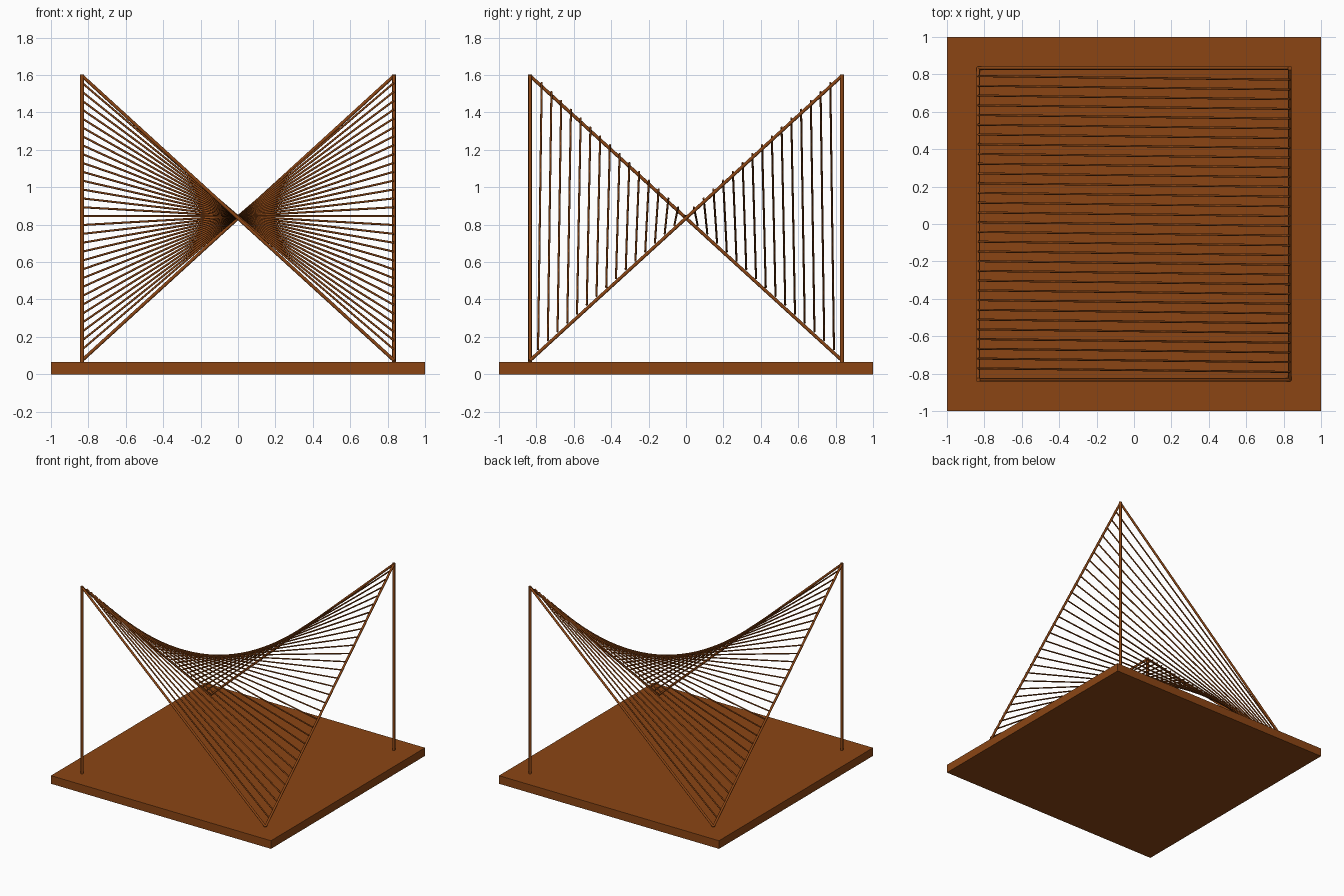
import bpy
import bmesh
from mathutils import Vector

if "Cube" in bpy.data.objects:
    bpy.data.objects.remove(bpy.data.objects["Cube"])

H = 5 / 6            # half span of the saddle
BASE = 1 / 15        # base thickness
LOW, HIGH = BASE + 0.008, 1.595
POST_R, RAIL_R, ROD_R = 0.011, 0.009, 0.0055
ROD_STEPS = 32

wood = bpy.data.materials.new("brown_wood")
wood.diffuse_color = (0.258, 0.06, 0.007, 1)
wood.use_nodes = True
wood.node_tree.nodes["Principled BSDF"].inputs["Base Color"].default_value = wood.diffuse_color


def finish(bm, name):
    mesh = bpy.data.meshes.new(name)
    bm.to_mesh(mesh)
    bm.free()
    mesh.materials.append(wood)
    ob = bpy.data.objects.new(name, mesh)
    bpy.context.collection.objects.link(ob)
    return ob


def bar(name, a, b, radius, sides=12):
    """Round bar between two points."""
    a, b = Vector(a), Vector(b)
    bm = bmesh.new()
    bmesh.ops.create_cone(bm, cap_ends=True, segments=sides, radius1=radius,
                          radius2=radius, depth=(b - a).length)
    for f in bm.faces:
        f.smooth = len(f.verts) == 4
    for e in bm.edges:
        e.smooth = all(f.smooth for f in e.link_faces)
    rot = (b - a).to_track_quat('Z', 'Y').to_matrix().to_4x4()
    rot.translation = (a + b) / 2
    bm.transform(rot)
    return finish(bm, name)


# Base slab
bm = bmesh.new()
bmesh.ops.create_cube(bm, size=1)
bmesh.ops.scale(bm, vec=(2, 2, BASE), verts=bm.verts)
bmesh.ops.translate(bm, vec=(0, 0, BASE / 2), verts=bm.verts)
finish(bm, "base")

# Corners of the saddle: high at front left and back right
fl, fr = Vector((-H, -H, HIGH)), Vector((H, -H, LOW))
bl, br = Vector((-H, H, LOW)), Vector((H, H, HIGH))

# Upright posts under the high corners
bar("front_left_post", (-H, -H, BASE), (-H, -H, 1.603), POST_R)
bar("back_right_post", (H, H, BASE), (H, H, 1.603), POST_R)

# Four sloping edge rails
bar("left_rail", fl, bl, RAIL_R)
bar("right_rail", fr, br, RAIL_R)
bar("front_rail", fl, fr, RAIL_R)
bar("back_rail", bl, br, RAIL_R)

# Straight rods resting on the left and right rails
lift = RAIL_R + ROD_R
x_axis = Vector((1, 0, 0))
left_up = x_axis.cross((bl - fl).normalized()) * lift
right_up = x_axis.cross((br - fr).normalized()) * lift
for i in range(1, ROD_STEPS):
    t = i / ROD_STEPS
    bar(f"rod_{i:02d}", fl.lerp(bl, t) + left_up, fr.lerp(br, t) + right_up, ROD_R, 8)
